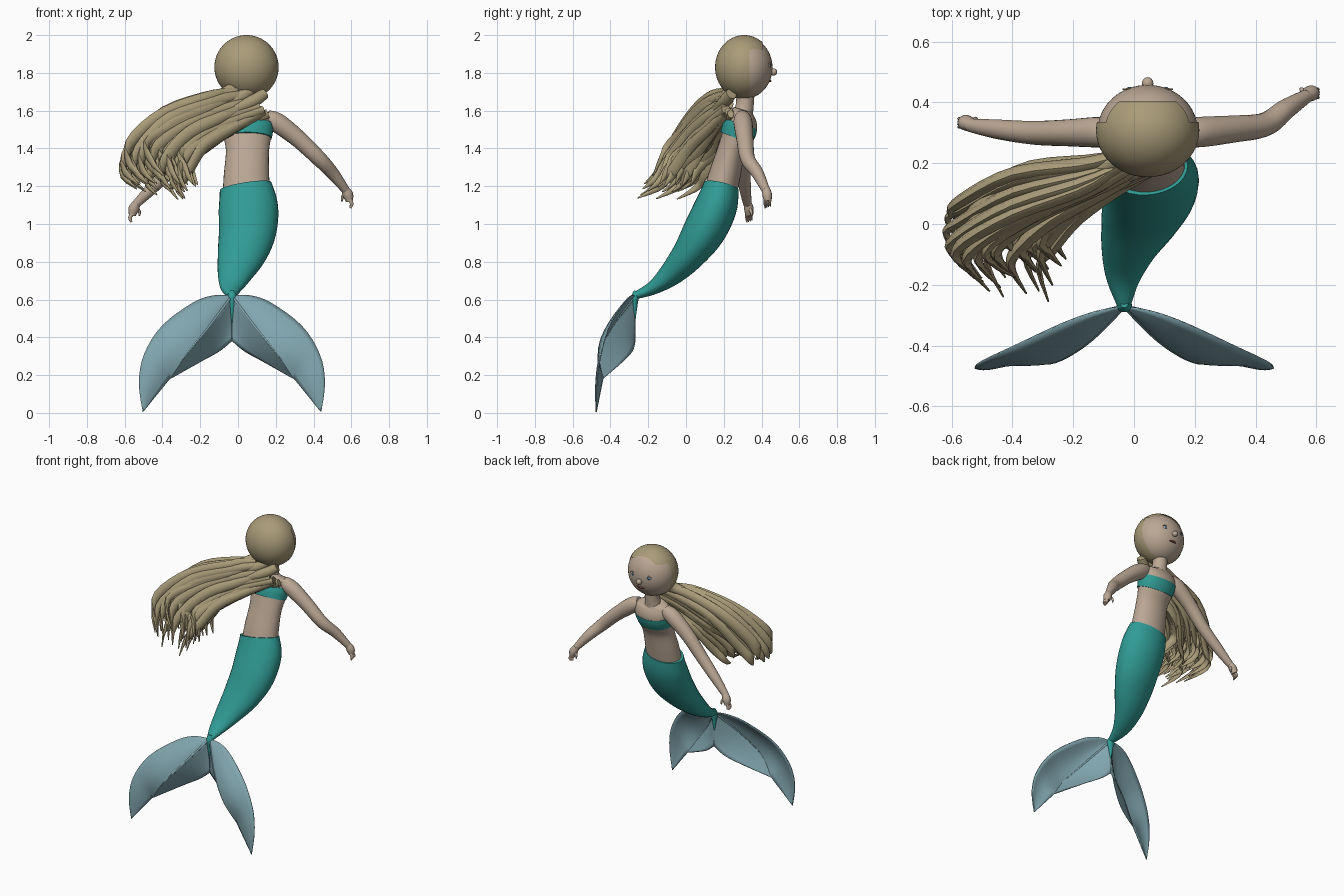
import bpy, bmesh, math, random
from mathutils import Vector, Matrix

random.seed(4)


def mat(name, col):
    m = bpy.data.materials.new(name)
    m.diffuse_color = col
    return m


SKIN = mat("skin", (0.50, 0.39, 0.30, 1))
HAIR = mat("hair", (0.40, 0.33, 0.19, 1))
TEAL = mat("teal", (0.03, 0.33, 0.30, 1))
FIN = mat("fin", (0.22, 0.38, 0.43, 0.8))
WHITE = mat("eye_white", (0.8, 0.8, 0.8, 1))
BLUE = mat("iris", (0.05, 0.15, 0.25, 1))
LIP = mat("lip", (0.25, 0.08, 0.07, 1))


def finish(bm, name, m, angle=50):
    bmesh.ops.recalc_face_normals(bm, faces=bm.faces)
    me = bpy.data.meshes.new(name)
    bm.to_mesh(me)
    bm.free()
    ob = bpy.data.objects.new(name, me)
    bpy.context.collection.objects.link(ob)
    me.materials.append(m)
    bpy.ops.object.select_all(action='DESELECT')
    ob.select_set(True)
    bpy.context.view_layer.objects.active = ob
    bpy.ops.object.shade_smooth_by_angle(angle=math.radians(angle))
    return ob


def spline(pts, n):
    """Catmull-Rom samples through tuples of any length."""
    p = [pts[0]] + list(pts) + [pts[-1]]
    out = []
    for i in range(n + 1):
        s = i / n * (len(pts) - 1)
        k = min(int(s), len(pts) - 2)
        t = s - k
        out.append([0.5 * (2 * b + (c - a) * t + (2 * a - 5 * b + 4 * c - d) * t * t
                           + (3 * b - a - 3 * c + d) * t ** 3)
                    for a, b, c, d in zip(*p[k:k + 4])])
    return out


def add_tube(bm, pts, ref=(1, 0, 0), n=16, seg=24):
    """Tube through (x, y, z, half width along ref, other half width)."""
    s = spline(pts, n)
    c = [Vector(q[:3]) for q in s]
    rings = []
    for i, q in enumerate(s):
        t = (c[min(i + 1, n)] - c[max(i - 1, 0)]).normalized()
        u = Vector(ref)
        u = (u - t * u.dot(t)).normalized()
        v = t.cross(u)
        rings.append([bm.verts.new(c[i] + u * q[3] * math.cos(a) + v * q[4] * math.sin(a))
                      for a in (2 * math.pi * j / seg for j in range(seg))])
    for a, b in zip(rings, rings[1:]):
        for j in range(seg):
            k = (j + 1) % seg
            bm.faces.new((a[j], a[k], b[k], b[j]))
    bm.faces.new(rings[0])
    bm.faces.new(rings[-1])


def tube(name, m, pts, **kw):
    bm = bmesh.new()
    add_tube(bm, pts, **kw)
    return finish(bm, name, m)


def ball(name, m, loc, size, cuts=(), keep=None, seg=40):
    bm = bmesh.new()
    bmesh.ops.create_uvsphere(bm, u_segments=seg, v_segments=seg * 3 // 4, radius=1,
                              matrix=Matrix.Translation(loc) @ Matrix.Diagonal((*size, 1)))
    for co, no in cuts:
        bmesh.ops.bisect_plane(bm, geom=bm.verts[:] + bm.edges[:] + bm.faces[:],
                               plane_co=co, plane_no=no)
    if keep:
        bmesh.ops.delete(bm, geom=[f for f in bm.faces if not keep(f.calc_center_median())],
                         context='FACES')
    return finish(bm, name, m)


# Head, hair cap and face (the face looks toward +y)
ball("head", SKIN, (0.045, 0.307, 1.828), (0.165, 0.151, 0.166))
ball("hair_cap", HAIR, (0.045, 0.308, 1.83), (0.17, 0.154, 0.17),
     cuts=(((0, 0.335, 0), (0, 1, 0)), ((0, 0.405, 0), (0, 1, 0)), ((0, 0, 1.925), (0, 0, 1))),
     keep=lambda c: c.y < 0.335 or (c.z > 1.925 and c.y < 0.405), seg=48)
ball("nose", SKIN, (0.045, 0.463, 1.805), (0.019, 0.02, 0.019), seg=16)
ball("mouth", LIP, (0.045, 0.437, 1.757), (0.03, 0.015, 0.007), seg=16)
for side, s in (("left", -1), ("right", 1)):
    x = 0.045 + s * 0.06
    ball(side + "_eye", WHITE, (x, 0.438, 1.838), (0.02, 0.01, 0.012), seg=16)
    ball(side + "_iris", BLUE, (x, 0.443, 1.838), (0.011, 0.008, 0.011), seg=12)
    tube(side + "_lash", HAIR, [(x - 0.022, 0.443, 1.846, 0.003, 0.003),
                                (x, 0.444, 1.853, 0.004, 0.004),
                                (x + 0.022, 0.443, 1.846, 0.003, 0.003)],
         ref=(0, 0, 1), n=6, seg=6)

# Torso, neck and top
tube("torso", SKIN, [(0.045, 0.185, 1.18, 0.125, 0.088), (0.045, 0.205, 1.26, 0.12, 0.084),
                     (0.05, 0.238, 1.38, 0.114, 0.075), (0.05, 0.27, 1.46, 0.125, 0.082),
                     (0.05, 0.293, 1.52, 0.133, 0.085), (0.045, 0.298, 1.58, 0.125, 0.062),
                     (0.045, 0.304, 1.605, 0.068, 0.052)], n=30, seg=32)
tube("neck", SKIN, [(0.045, 0.303, 1.58, 0.058, 0.052), (0.045, 0.312, 1.64, 0.048, 0.047),
                    (0.045, 0.315, 1.72, 0.05, 0.05)])
tube("top_band", TEAL, [(0.05, 0.265, 1.455, 0.129, 0.088), (0.05, 0.28, 1.495, 0.136, 0.093),
                        (0.05, 0.292, 1.53, 0.137, 0.09)], seg=32, n=8)

# Tail body and the root of the flukes
tube("tail", TEAL, [(0.04, 0.187, 1.2, 0.138, 0.094), (0.055, 0.158, 1.09, 0.157, 0.112),
                    (0.05, 0.095, 0.96, 0.152, 0.112), (0.02, 0.015, 0.84, 0.13, 0.09),
                    (-0.015, -0.075, 0.74, 0.095, 0.066), (-0.035, -0.17, 0.665, 0.06, 0.038),
                    (-0.033, -0.265, 0.622, 0.024, 0.02)], n=30, seg=32)
tube("tail_root", TEAL, [(-0.032, -0.262, 0.645, 0.012, 0.014), (-0.032, -0.27, 0.61, 0.026, 0.02),
                         (-0.032, -0.272, 0.56, 0.015, 0.014),
                         (-0.032, -0.272, 0.47, 0.002, 0.002)])

# Flukes: outer edge, raised rib and inner edge, lofted as two sheets
OUTER = [(0, -0.27, 0.62), (0.1, -0.29, 0.62), (0.21, -0.33, 0.58), (0.37, -0.405, 0.46),
         (0.465, -0.45, 0.31), (0.492, -0.472, 0.16), (0.472, -0.475, 0.005)]
RIB = [(0, -0.27, 0.62), (0.12, -0.39, 0.46), (0.24, -0.458, 0.31), (0.33, -0.44, 0.18)]
INNER = [(0, -0.27, 0.38), (0.07, -0.285, 0.325), (0.17, -0.335, 0.27), (0.33, -0.44, 0.18)]


def sheet(bm, a, b, s, bulge=0.0, rows=8):
    g = [[bm.verts.new((s * q.x - 0.032, q.y - bulge * math.sin(math.pi * j / rows)
                        * math.sin(math.pi * i / (len(a) - 1)), q.z))
          for j, q in enumerate(Vector(p).lerp(Vector(r), j / rows) for j in range(rows + 1))]
         for i, (p, r) in enumerate(zip(a, b))]
    for p, r in zip(g, g[1:]):
        for j in range(rows):
            bm.faces.new((p[j], p[j + 1], r[j + 1], r[j]))


for side, s in (("left", -1), ("right", 1)):
    bm = bmesh.new()
    rib = spline(RIB, 16)
    to_tip = [list(Vector(RIB[-1]).lerp(Vector(OUTER[-1]), i / 8)) for i in range(1, 9)]
    sheet(bm, spline(OUTER, 24), rib + to_tip, s, 0.025)
    sheet(bm, rib, spline(INNER, 16), s)
    bmesh.ops.remove_doubles(bm, verts=bm.verts, dist=0.0005)
    bmesh.ops.dissolve_degenerate(bm, edges=bm.edges, dist=0.0001)
    ob = finish(bm, side + "_fluke", FIN, 30)
    sol = ob.modifiers.new("thickness", 'SOLIDIFY')
    sol.thickness = 0.006
    sol.offset = 0
    tube(side + "_fluke_rib", FIN, [(s * x - 0.032, y, z, 0.008 - 0.002 * i, 0.008 - 0.002 * i)
                                    for i, (x, y, z) in enumerate(RIB)], seg=8)

# Arms and hands
ARMS = {
    "right": [(0.15, 0.298, 1.565, 0.04, 0.04), (0.21, 0.302, 1.535, 0.052, 0.05),
              (0.32, 0.312, 1.45, 0.046, 0.045), (0.43, 0.327, 1.345, 0.041, 0.039),
              (0.5, 0.378, 1.27, 0.034, 0.033), (0.57, 0.422, 1.18, 0.022, 0.022)],
    "left": [(-0.05, 0.298, 1.565, 0.04, 0.04), (-0.11, 0.302, 1.535, 0.052, 0.05),
             (-0.22, 0.3, 1.44, 0.046, 0.044), (-0.33, 0.3, 1.315, 0.04, 0.039),
             (-0.45, 0.312, 1.195, 0.033, 0.032), (-0.54, 0.325, 1.105, 0.022, 0.022)]}
for side, pts in ARMS.items():
    s = 1 if side == "right" else -1
    tube(side + "_arm", SKIN, pts, n=24)
    w = Vector(pts[-1][:3])
    bm = bmesh.new()
    add_tube(bm, [(*(w + Vector(d)), r, q) for d, r, q in
                  (((-s * 0.006, 0, 0.01), 0.02, 0.02), ((s * 0.012, 0.008, -0.025), 0.028, 0.026),
                   ((s * 0.02, 0.01, -0.06), 0.018, 0.02))], n=8, seg=14)
    for i in range(4):
        y = (i - 1.5) * 0.009 + 0.008
        add_tube(bm, [(*(w + Vector((s * 0.018, y, -0.045))), 0.01, 0.006),
                      (*(w + Vector((s * 0.032, y, -0.072))), 0.01, 0.006),
                      (*(w + Vector((s * 0.024, y + 0.003, -0.096 + 0.004 * i))), 0.005, 0.003)],
                 n=6, seg=8)
    add_tube(bm, [(*(w + Vector((0, 0.008, -0.015))), 0.01, 0.01),
                  (*(w + Vector((-s * 0.018, 0.02, -0.04))), 0.008, 0.008),
                  (*(w + Vector((-s * 0.018, 0.022, -0.062))), 0.004, 0.004)], n=6, seg=8)
    finish(bm, side + "_hand", SKIN)

# Long hair streaming to one side: u runs inner to outer, v runs back to front
bm = bmesh.new()
R = random.uniform
for i in range(11):
    for j in range(5):
        u = (i + R(0.1, 0.9)) / 11
        v = (j + R(0.1, 0.9)) / 5
        w = R(0.026, 0.038)
        e = R(-0.05, 0.05)
        add_tube(bm, [
            (0.14 - 0.17 * u + R(-0.03, 0.03), 0.2 + 0.04 * v, 1.58 + 0.12 * u, w * 0.7, w * 0.5),
            (-0.05 - 0.11 * u, 0.11 + 0.1 * v, 1.49 + 0.18 * u, w, w * 0.7),
            (-0.18 - 0.22 * u, 0.01 + 0.18 * v, 1.4 + 0.18 * u, w * 1.1, w * 0.7),
            (-0.26 - 0.31 * u, -0.09 + 0.2 * v, 1.3 + 0.12 * u + e, w * 1.1, w * 0.6),
            (-0.27 - 0.32 * u + e, -0.15 + 0.22 * v, 1.23 + 0.08 * u + e, w * 0.7, w * 0.35),
            (-0.24 - 0.27 * u + e, -0.23 + 0.24 * v + e, 1.17 + 0.06 * u + e, 0.003, 0.003)],
            ref=(0, 0, 1), n=18, seg=8)
finish(bm, "long_hair", HAIR)

# Locks gathering the strands at the nape
for k, (x, z) in enumerate(((-0.04, 1.7), (0.04, 1.68), (0.11, 1.66))):
    tube(f"nape_lock_{k + 1}", HAIR, [(x + 0.03, 0.24, z + 0.03, 0.03, 0.03),
                                      (x - 0.03, 0.205, z - 0.01, 0.035, 0.032),
                                      (x - 0.14, 0.155, z - 0.06, 0.028, 0.022)],
         ref=(0, 0, 1), seg=10)
